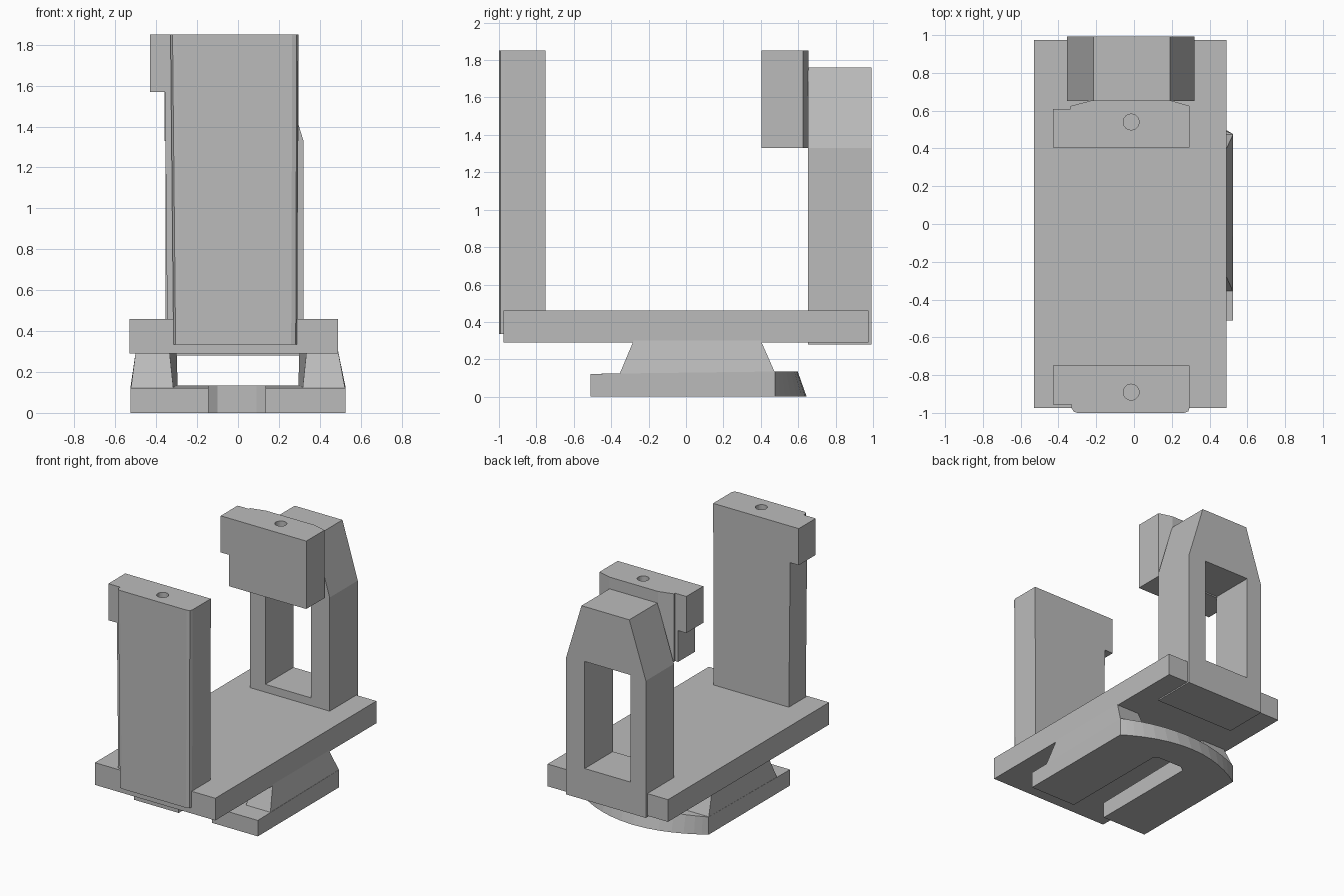
import bpy, bmesh, math
from mathutils import Vector

if "Cube" in bpy.data.objects:
    bpy.data.objects.remove(bpy.data.objects["Cube"], do_unlink=True)

grey = bpy.data.materials.new("plain grey")
grey.use_nodes = True
grey.diffuse_color = (0.5, 0.5, 0.5, 1)
grey.node_tree.nodes["Principled BSDF"].inputs["Base Color"].default_value = (0.5, 0.5, 0.5, 1)


def loft(name, bottom, top):
    """Solid between two matching loops of points."""
    bm = bmesh.new()
    a = [bm.verts.new(p) for p in bottom]
    b = [bm.verts.new(p) for p in top]
    n = len(a)
    bm.faces.new(a[::-1])
    bm.faces.new(b)
    for i in range(n):
        j = (i + 1) % n
        bm.faces.new((a[i], a[j], b[j], b[i]))
    bmesh.ops.recalc_face_normals(bm, faces=bm.faces)
    mesh = bpy.data.meshes.new(name)
    bm.to_mesh(mesh)
    bm.free()
    mesh.materials.append(grey)
    ob = bpy.data.objects.new(name, mesh)
    bpy.context.collection.objects.link(ob)
    return ob


def prism(name, outline, z0, z1):
    return loft(name, [(x, y, z0) for x, y in outline], [(x, y, z1) for x, y in outline])


def box(name, x0, x1, y0, y1, z0, z1):
    return prism(name, [(x0, y0), (x1, y0), (x1, y1), (x0, y1)], z0, z1)


def boolean(ob, other, operation):
    mod = ob.modifiers.new("cut", "BOOLEAN")
    mod.operation = operation
    mod.solver = "EXACT"
    mod.object = other
    bpy.context.view_layer.objects.active = ob
    bpy.ops.object.modifier_apply(modifier=mod.name)
    bpy.data.objects.remove(other, do_unlink=True)


def drill(ob, x, y, top, depth, r=0.042):
    ring = [(x + r * math.cos(i * math.tau / 24), y + r * math.sin(i * math.tau / 24)) for i in range(24)]
    boolean(ob, prism("drill", ring, top - depth, top + 0.1), "DIFFERENCE")


# Deck plate
box("deck_plate", -0.53, 0.49, -0.975, 0.975, 0.29, 0.46)

# Front column with rounded outer corners
column_outline = [(-0.36, -0.75), (-0.36, -0.955), (-0.33, -0.955), (-0.33, -0.975),
                  (-0.32, -0.993), (-0.30, -1), (0.265, -1), (0.287, -0.992), (0.295, -0.97), (0.295, -0.75)]
foot_outline = [(x + 0.015 if x < -0.2 else x - 0.005, y) for x, y in column_outline]
column = loft("front_column", [(x, y, 0.335) for x, y in foot_outline],
              [(x, y, 1.85) for x, y in column_outline])
boolean(column, box("tab", -0.43, -0.34, -0.955, -0.75, 1.57, 1.85), "UNION")
drill(column, -0.015, -0.89, 1.85, 0.15)

# Rear clamp block
block_outline = [(-0.36, 0.405), (0.295, 0.405), (0.295, 0.625), (0.19, 0.655),
                 (-0.22, 0.655), (-0.335, 0.625), (-0.335, 0.61), (-0.36, 0.61)]
block = prism("rear_block", block_outline, 1.33, 1.85)
boolean(block, box("tab", -0.43, -0.34, 0.405, 0.61, 1.57, 1.85), "UNION")
drill(block, -0.015, 0.54, 1.85, 0.15)

# Rear post with sloped shoulders and a window
post_outline = [(-0.355, 0.28), (0.32, 0.28), (0.32, 1.33), (0.19, 1.76), (-0.215, 1.76), (-0.355, 1.33)]
post = loft("rear_post", [(x, 0.652, z) for x, z in post_outline], [(x, 0.993, z) for x, z in post_outline])
boolean(post, box("window", -0.225, 0.163, 0.5, 1.1, 0.52, 1.34), "DIFFERENCE")

# Slotted base with a bowed, sloping rear edge
steps = 16
bow = [(0.525 * math.cos(math.pi * i / steps), 0.475 + 0.17 * math.sin(math.pi * i / steps) ** 2)
       for i in range(steps + 1)]
slot = [(-0.145, -0.51), (-0.145, 0.37), (-0.1, 0.4), (0.09, 0.4), (0.135, 0.37), (0.135, -0.51)]
base_outline = [(0.525, -0.51)] + bow + [(-0.525, -0.51)] + slot
loft("slotted_base", [(x, y, 0) for x, y in base_outline],
     [(x, 0.475 + (y - 0.475) * 0.72 if y > 0.475 else y, 0.135 if y > 0.2 else 0.122)
      for x, y in base_outline])

# Tapered legs joining base and deck
for side, s in (("left", 1), ("right", -1)):
    loft(side + "_leg",
         [(s * 0.315, -0.36, 0.11), (s * 0.525, -0.36, 0.11), (s * 0.525, 0.475, 0.13), (s * 0.295, 0.475, 0.13)],
         [(s * 0.335, -0.28, 0.3), (s * 0.495 - 0.005, -0.28, 0.3), (s * 0.495 - 0.005, 0.4, 0.3), (s * 0.3, 0.4, 0.3)])
